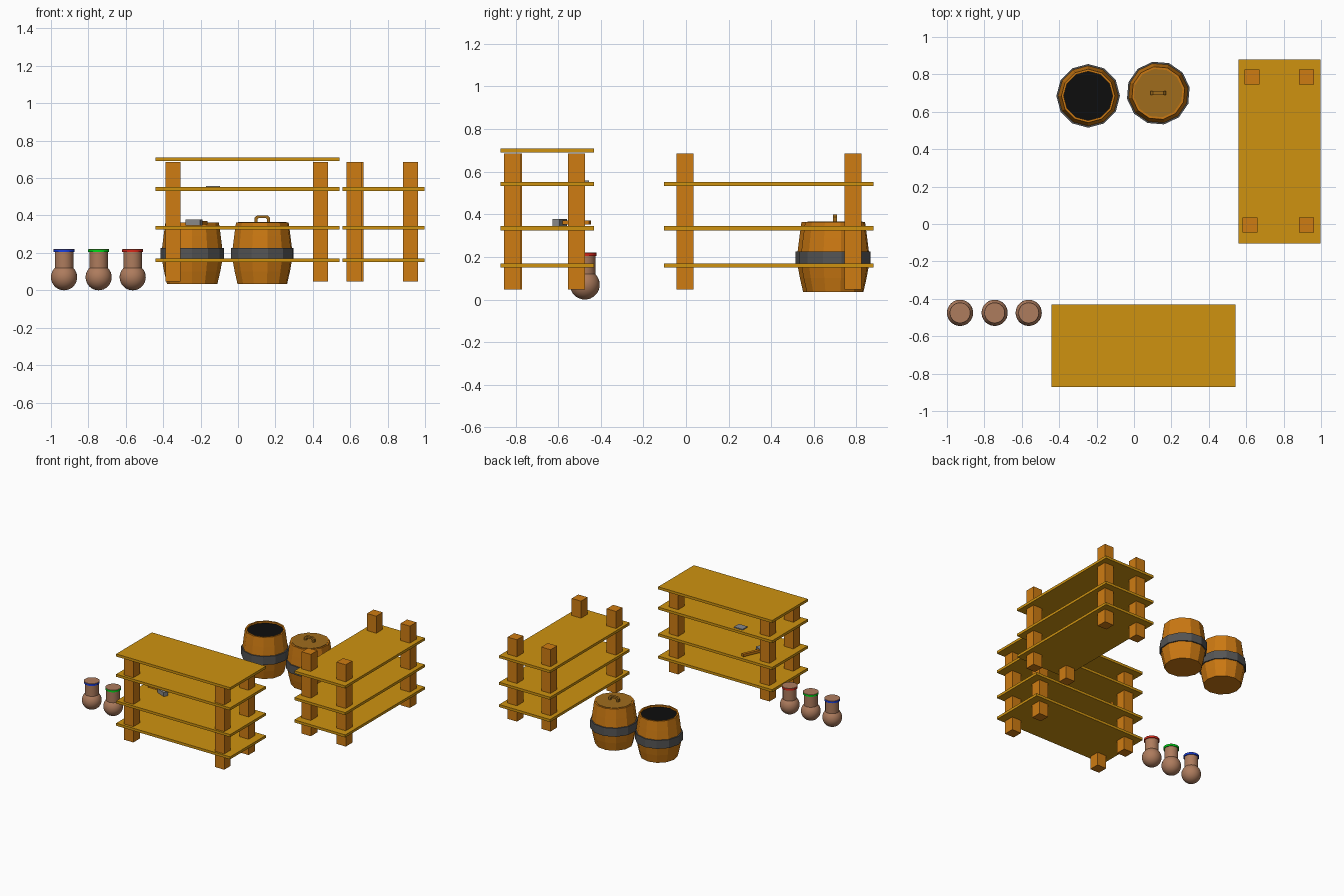
import bpy, bmesh, math
from mathutils import Matrix

if "Cube" in bpy.data.objects:
    bpy.data.objects.remove(bpy.data.objects["Cube"])


def mat(name, r, g, b):
    m = bpy.data.materials.new(name)
    m.diffuse_color = (r, g, b, 1)
    m.use_nodes = True
    m.node_tree.nodes["Principled BSDF"].inputs["Base Color"].default_value = m.diffuse_color
    return m


PLANK = mat("plank_wood", 0.62, 0.29, 0.005)
POST = mat("post_wood", 0.62, 0.20, 0.006)
STAVE = mat("barrel_wood", 0.60, 0.19, 0.006)
LID = mat("lid_wood", 0.35, 0.15, 0.012)
IRON = mat("iron", 0.09, 0.09, 0.09)
STEEL = mat("steel", 0.25, 0.25, 0.25)
BLACK = mat("dark_inside", 0.004, 0.004, 0.004)
CLAY = mat("clay", 0.42, 0.20, 0.11)
BLUE = mat("blue_glaze", 0.01, 0.05, 0.75)
GREEN = mat("green_glaze", 0.0, 0.70, 0.01)
RED = mat("red_glaze", 0.70, 0.02, 0.01)


def finish(name, bm, material):
    bmesh.ops.recalc_face_normals(bm, faces=bm.faces)
    me = bpy.data.meshes.new(name)
    bm.to_mesh(me)
    bm.free()
    ob = bpy.data.objects.new(name, me)
    bpy.context.collection.objects.link(ob)
    me.materials.append(material)
    return ob


def box(name, center, size, material, turn=0):
    bm = bmesh.new()
    bmesh.ops.create_cube(bm, size=1, matrix=Matrix.Diagonal((*size, 1)))
    ob = finish(name, bm, material)
    ob.location = center
    ob.rotation_euler.z = turn
    return ob


def lathe(name, profile, sides, x, y, material, phase=0, smooth=False):
    """Spin (radius, z) points about a vertical axis; radius 0 closes an end."""
    bm = bmesh.new()
    rings = []
    for r, z in profile:
        n = 1 if r == 0 else sides
        rings.append([bm.verts.new((r * math.cos(phase + i * math.tau / sides),
                                    r * math.sin(phase + i * math.tau / sides), z))
                      for i in range(n)])
    for a, b in zip(rings, rings[1:]):
        for i in range(sides):
            j = (i + 1) % sides
            if len(a) == 1:
                bm.faces.new((a[0], b[i], b[j]))
            elif len(b) == 1:
                bm.faces.new((a[i], a[j], b[0]))
            else:
                bm.faces.new((a[i], a[j], b[j], b[i]))
    ob = finish(name, bm, material)
    ob.location = (x, y, 0)
    if smooth:
        bpy.ops.object.select_all(action='DESELECT')
        ob.select_set(True)
        bpy.context.view_layer.objects.active = ob
        bpy.ops.object.shade_smooth_by_angle(angle=math.radians(35))
    return ob


def shelf(name, center, size, heights, posts):
    for i, z in enumerate(heights):
        box(f"{name}_plank_{i + 1}", (*center, z), (*size, 0.02), PLANK)
    for i, (x, y) in enumerate(posts):
        box(f"{name}_post_{i + 1}", (x, y, 0.366), (0.08, 0.08, 0.638), POST)


# Two shelving units
shelf("front_shelf", (0.05, -0.651), (0.984, 0.44), (0.16, 0.334, 0.542, 0.70),
      [(-0.348, -0.81), (0.44, -0.815), (-0.348, -0.515), (0.44, -0.515)])
shelf("side_shelf", (0.778, 0.388), (0.44, 0.982), (0.16, 0.334, 0.542),
      [(0.62, -0.005), (0.922, -0.005), (0.632, 0.785), (0.922, 0.785)])


# Barrels
def barrel(name, x, y, phase):
    lathe(name + "_staves", [(0, 0.035), (0.135, 0.035), (0.15, 0.10), (0.161, 0.16),
                             (0.161, 0.225), (0.153, 0.29), (0.143, 0.363),
                             (0.131, 0.363), (0.131, 0.34), (0, 0.34)],
          12, x, y, STAVE, phase)
    lathe(name + "_band", [(0.158, 0.16), (0.17, 0.16), (0.17, 0.225),
                           (0.158, 0.225), (0.158, 0.16)], 12, x, y, IRON, phase)


barrel("open_barrel", -0.245, 0.685, 0)
lathe("open_barrel_dark_inside", [(0, 0.35), (0.131, 0.35)], 12, -0.245, 0.685, BLACK)

barrel("closed_barrel", 0.13, 0.70, 0.18)
lathe("barrel_lid", [(0, 0.345), (0.131, 0.345), (0.131, 0.366), (0, 0.366)],
      12, 0.13, 0.70, LID, 0.18)

# Lid handle: an arched strap
bm = bmesh.new()
outer = [(-0.042, 0.364), (-0.042, 0.388), (-0.028, 0.4), (0.028, 0.4), (0.042, 0.388), (0.042, 0.364)]
inner = [(0.026, 0.364), (0.026, 0.38), (0.019, 0.386), (-0.019, 0.386), (-0.026, 0.38), (-0.026, 0.364)]
face = bm.faces.new([bm.verts.new((x, -0.01, z)) for x, z in outer + inner])
ext = bmesh.ops.extrude_face_region(bm, geom=[face])
bmesh.ops.translate(bm, vec=(0, 0.02, 0),
                    verts=[v for v in ext["geom"] if isinstance(v, bmesh.types.BMVert)])
finish("lid_handle", bm, LID).location = (0.13, 0.70, 0)

# Clay pots: round belly, straight neck, coloured rim
belly = [(0.07 * math.sin(a), 0.07 - 0.07 * math.cos(a))
         for a in [math.pi * i / 16 for i in range(13)]]
for tag, x, glaze in (("blue", -0.93, BLUE), ("green", -0.745, GREEN), ("red", -0.563, RED)):
    lathe(f"{tag}_pot_body", belly + [(0.0495, 0.12), (0.0495, 0.205), (0, 0.205)],
          32, x, -0.475, CLAY, smooth=True)
    lathe(f"{tag}_pot_rim", [(0.048, 0.204), (0.056, 0.204), (0.056, 0.219)],
          32, x, -0.475, glaze, smooth=True)
    lathe(f"{tag}_pot_top", [(0.056, 0.219), (0.054, 0.221), (0, 0.221)], 32, x, -0.475, CLAY)

# Hammer lying on the second plank
turn = -0.42
box("hammer_head", (-0.235, -0.592, 0.362), (0.085, 0.036, 0.032), STEEL, turn)
box("hammer_handle", (-0.203, -0.519, 0.361), (0.022, 0.15, 0.02), POST, turn)

# Small metal plate on the third plank
box("metal_plate", (-0.133, -0.485, 0.555), (0.075, 0.06, 0.008), STEEL)
